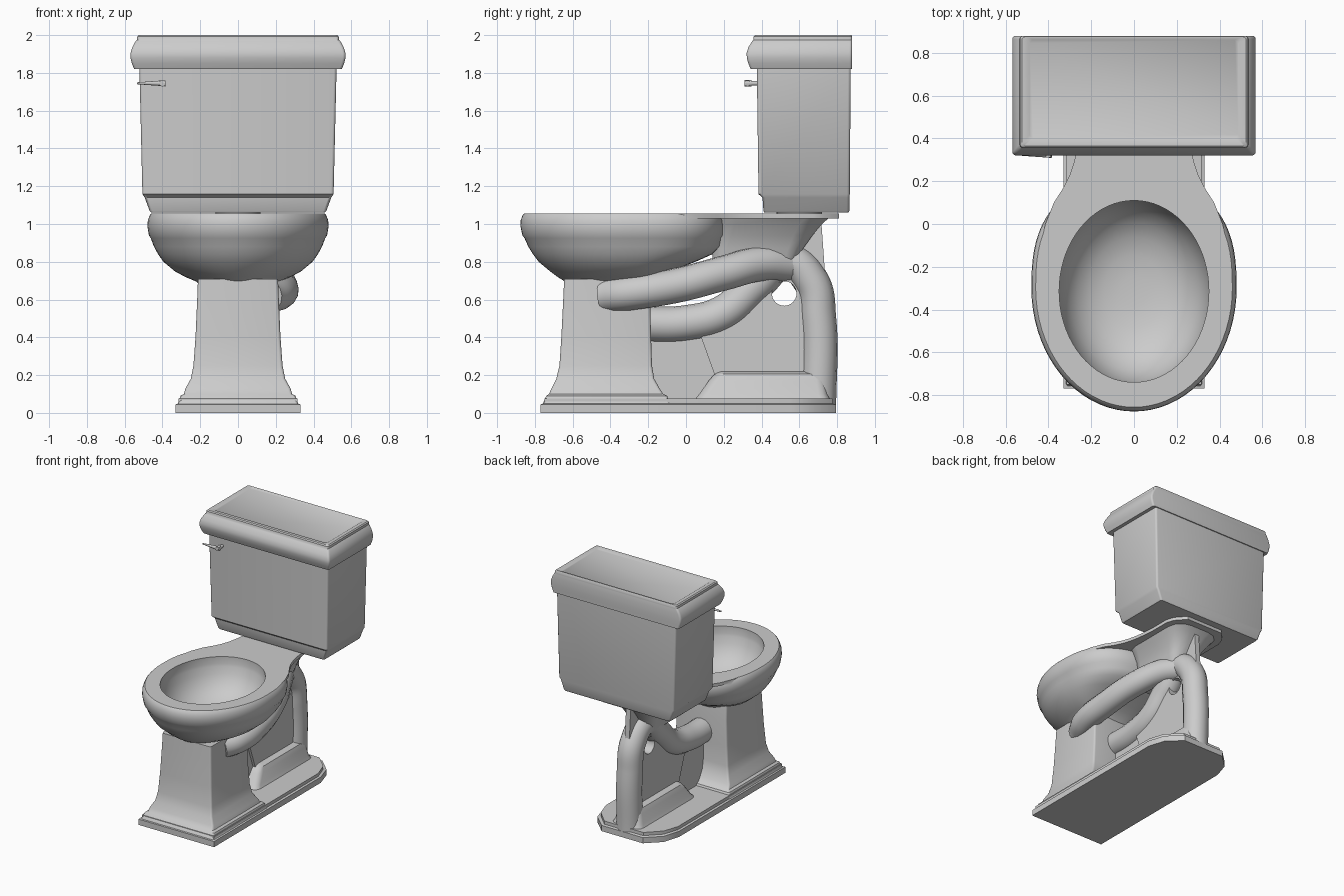
import bpy, bmesh
from math import sin, cos, pi, radians

if "Cube" in bpy.data.objects:
    bpy.data.objects.remove(bpy.data.objects["Cube"])

porcelain = bpy.data.materials.new("grey_porcelain")
porcelain.use_nodes = True
COLOUR = (0.6, 0.6, 0.6, 1)
porcelain.diffuse_color = COLOUR
porcelain.node_tree.nodes["Principled BSDF"].inputs["Base Color"].default_value = COLOUR


def add(name, mesh):
    obj = bpy.data.objects.new(name, mesh)
    bpy.context.collection.objects.link(obj)
    mesh.materials.clear()
    mesh.materials.append(porcelain)
    return obj


def loft(name, rings):
    """Skin a stack of equal-length rings and cap both ends."""
    bm = bmesh.new()
    rows = [[bm.verts.new(p) for p in ring] for ring in rings]
    n = len(rows[0])
    for low, high in zip(rows, rows[1:]):
        for i in range(n):
            j = (i + 1) % n
            bm.faces.new((low[i], low[j], high[j], high[i]))
    bm.faces.new(rows[0][::-1])
    bm.faces.new(rows[-1])
    bmesh.ops.recalc_face_normals(bm, faces=bm.faces)
    mesh = bpy.data.meshes.new(name)
    bm.to_mesh(mesh)
    bm.free()
    return add(name, mesh)


def rect(z, w, y0, y1, r=0.015):
    """Rounded rectangle ring, half width w."""
    pts = []
    for cx, cy, start in ((w - r, y1 - r, 0), (r - w, y1 - r, 90),
                          (r - w, y0 + r, 180), (w - r, y0 + r, 270)):
        for k in range(4):
            a = radians(start + 30 * k)
            pts.append((cx + r * cos(a), cy + r * sin(a), z))
    return pts


def egg(z, a, front, back, cy=-0.3, n=2.6, count=72):
    """Oval ring: elliptical in front, squarer behind."""
    pts = []
    for k in range(count):
        t = 2 * pi * k / count
        c, s = cos(t), sin(t)
        e = 2 / n if s > 0 else 1
        x = a * abs(c) ** e * (1 if c > 0 else -1)
        y = back * abs(s) ** e if s > 0 else front * s
        pts.append((x, cy + y, z))
    return pts


def mirrored(half, z):
    return [(x, y, z) for x, y in half] + [(-x, y, z) for x, y in reversed(half)]


def plate(name, profile, half):
    """Upright plate across x from a (y, z) profile."""
    return loft(name, [[(x, y, z) for y, z in profile] for x in (-half, half)])


def bake(obj):
    graph = bpy.context.evaluated_depsgraph_get()
    return bpy.data.meshes.new_from_object(obj.evaluated_get(graph))


def boolean(obj, other, operation):
    mod = obj.modifiers.new("cut", "BOOLEAN")
    mod.object, mod.operation, mod.solver = other, operation, "EXACT"
    mesh = bake(obj)
    obj.modifiers.clear()
    obj.data = mesh
    bpy.data.objects.remove(other)


def pipe(name, points, radius):
    curve = bpy.data.curves.new(name, "CURVE")
    curve.dimensions = "3D"
    curve.bevel_depth, curve.bevel_resolution = radius, 6
    curve.use_fill_caps = True
    spline = curve.splines.new("BEZIER")
    spline.bezier_points.add(len(points) - 1)
    for bp, co in zip(spline.bezier_points, points):
        bp.co = co
        bp.handle_left_type = bp.handle_right_type = "AUTO"
    temp = bpy.data.objects.new("temp", curve)
    bpy.context.collection.objects.link(temp)
    mesh = bake(temp)
    bpy.data.objects.remove(temp)
    return add(name, mesh)


# Base slab with chamfered rear corners
slab = [(0.33, -0.77), (0.33, 0.56), (0.29, 0.69), (0.18, 0.795)]
step = [(0.315, -0.75), (0.315, 0.55), (0.275, 0.67), (0.17, 0.775)]
loft("base_slab", [mirrored(slab, 0), mirrored(slab, 0.045),
                   mirrored(step, 0.05), mirrored(step, 0.075)])

# Pedestal under the bowl
loft("pedestal", [rect(*r) for r in (
    (0.045, 0.32, -0.76, -0.08), (0.09, 0.305, -0.74, -0.1),
    (0.1, 0.287, -0.725, -0.12), (0.13, 0.278, -0.712, -0.14),
    (0.18, 0.25, -0.687, -0.168), (0.25, 0.236, -0.67, -0.18),
    (0.4, 0.225, -0.66, -0.185), (0.6, 0.216, -0.65, -0.19),
    (0.71, 0.212, -0.645, -0.2))])

# Bowl, rim and rear deck joined, then hollowed
bowl = loft("bowl", [egg(*r) for r in (
    (0.66, 0.18, 0.3, 0.1), (0.695, 0.22, 0.34, 0.13), (0.72, 0.28, 0.38, 0.17),
    (0.75, 0.335, 0.42, 0.22), (0.8, 0.395, 0.48, 0.35), (0.84, 0.423, 0.51, 0.44),
    (0.88, 0.445, 0.535, 0.48), (0.925, 0.462, 0.555, 0.49), (0.94, 0.472, 0.566, 0.5),
    (0.99, 0.48, 0.577, 0.505), (1.02, 0.477, 0.575, 0.503),
    (1.045, 0.468, 0.566, 0.495), (1.055, 0.46, 0.557, 0.485))])
edge = [(0.44, -0.3), (0.445, -0.15), (0.415, 0), (0.375, 0.1), (0.33, 0.17), (0.3, 0.23),
        (0.28, 0.29), (0.265, 0.36), (0.25, 0.5), (0.25, 0.67), (0.23, 0.73), (0.16, 0.81)]
deck = loft("deck", [mirrored(edge, 1.03), mirrored(edge, 1.055)])
boolean(bowl, deck, "UNION")
hollow = loft("hollow", [egg(z, a, a * 1.214, a * 1.214, -0.315, 2) for z, a in (
    (0.745, 0.06), (0.755, 0.14), (0.78, 0.21), (0.82, 0.265), (0.87, 0.305),
    (0.93, 0.333), (0.98, 0.345), (1.0, 0.35), (1.2, 0.35))])
boolean(bowl, hollow, "DIFFERENCE")

# Flared neck and fin under the deck
loft("rear_neck", [rect(*r) for r in (
    (0.76, 0.09, 0.14, 0.56, 0.05), (0.87, 0.12, 0.14, 0.62, 0.08),
    (0.94, 0.145, 0.14, 0.67, 0.1), (1.0, 0.185, 0.14, 0.72, 0.12),
    (1.035, 0.205, 0.14, 0.76, 0.12))])
plate("rear_fin", [(0.55, 0.75), (0.74, 0.68), (0.715, 1.035), (0.55, 1.035)], 0.02)

# Trapway: side channel, and the main pipe down to the base
pipe("side_channel", [(0.15, -0.43, 0.62), (0.215, -0.3, 0.635), (0.22, -0.05, 0.675),
                      (0.17, 0.2, 0.74), (0.08, 0.4, 0.79), (0, 0.55, 0.785)], 0.092)
pipe("trap_pipe", [(0, -0.25, 0.47), (0, 0, 0.475), (0, 0.2, 0.53), (0, 0.37, 0.68),
                   (0, 0.53, 0.8), (0, 0.66, 0.7), (0, 0.7, 0.5), (0, 0.7, 0.03)], 0.095)

# Thin web inside the trapway loop, pierced by a round hole
web = plate("web", [(-0.2, 0.05), (0.7, 0.05), (0.7, 0.6), (0.55, 0.8),
                    (0.38, 0.72), (0.2, 0.54), (-0.2, 0.46)], 0.025)
panel = plate("web_panel", [(0.17, 0.15), (0.7, 0.15), (0.7, 0.6), (0.55, 0.8),
                            (0.38, 0.72), (0.2, 0.54), (0.08, 0.4)], 0.045)
boolean(web, panel, "UNION")
hole = plate("hole", [(0.52 + 0.065 * cos(k * pi / 16), 0.632 + 0.065 * sin(k * pi / 16))
                      for k in range(32)], 0.3)
boolean(web, hole, "DIFFERENCE")
loft("bottom_rib", [rect(*r) for r in (
    (0.05, 0.14, 0.03, 0.77, 0.05), (0.1, 0.115, 0.07, 0.75, 0.05),
    (0.17, 0.1, 0.12, 0.74, 0.05), (0.205, 0.085, 0.15, 0.73, 0.05),
    (0.22, 0.05, 0.17, 0.72, 0.04))])

# Tank, its seal and lid
loft("tank_seal", [egg(z, 0.12, 0.12, 0.12, 0.6, 2, 32) for z in (1.04, 1.07)])
loft("tank", [rect(*r) for r in (
    (1.06, 0.46, 0.415, 0.86), (1.07, 0.468, 0.41, 0.865), (1.14, 0.494, 0.405, 0.865),
    (1.158, 0.506, 0.384, 0.867), (1.83, 0.522, 0.375, 0.872))])
loft("tank_lid", [rect(*r) for r in (
    (1.82, 0.55, 0.342, 0.88), (1.85, 0.562, 0.33, 0.88), (1.88, 0.569, 0.322, 0.88),
    (1.905, 0.569, 0.321, 0.88), (1.935, 0.56, 0.33, 0.88), (1.97, 0.541, 0.352, 0.88),
    (1.975, 0.535, 0.356, 0.88), (1.993, 0.533, 0.358, 0.88), (2.0, 0.525, 0.366, 0.876),
    (2.0, 0.497, 0.393, 0.867), (1.994, 0.487, 0.403, 0.86))])

# Flush lever on the tank front
for name, r1, r2, depth, loc, rot in (
        ("flush_lever", 0.016, 0.005, 0.15, (-0.46, 0.325, 1.745), (0, -pi / 2, 0)),
        ("lever_hub", 0.017, 0.017, 0.035, (-0.4, 0.328, 1.745), (pi / 2, 0, 0)),
        ("lever_stem", 0.012, 0.012, 0.06, (-0.4, 0.36, 1.745), (pi / 2, 0, 0))):
    bpy.ops.mesh.primitive_cone_add(vertices=20, radius1=r1, radius2=r2, depth=depth,
                                    location=loc, rotation=rot)
    bpy.context.object.name = name
    bpy.context.object.data.materials.append(porcelain)

# Smooth shading with sharp edges kept
for obj in bpy.context.collection.objects:
    if obj.type == "MESH" and porcelain.name in obj.data.materials:
        bpy.ops.object.select_all(action="DESELECT")
        obj.select_set(True)
        bpy.context.view_layer.objects.active = obj
        bpy.ops.object.shade_smooth_by_angle(angle=radians(35))
